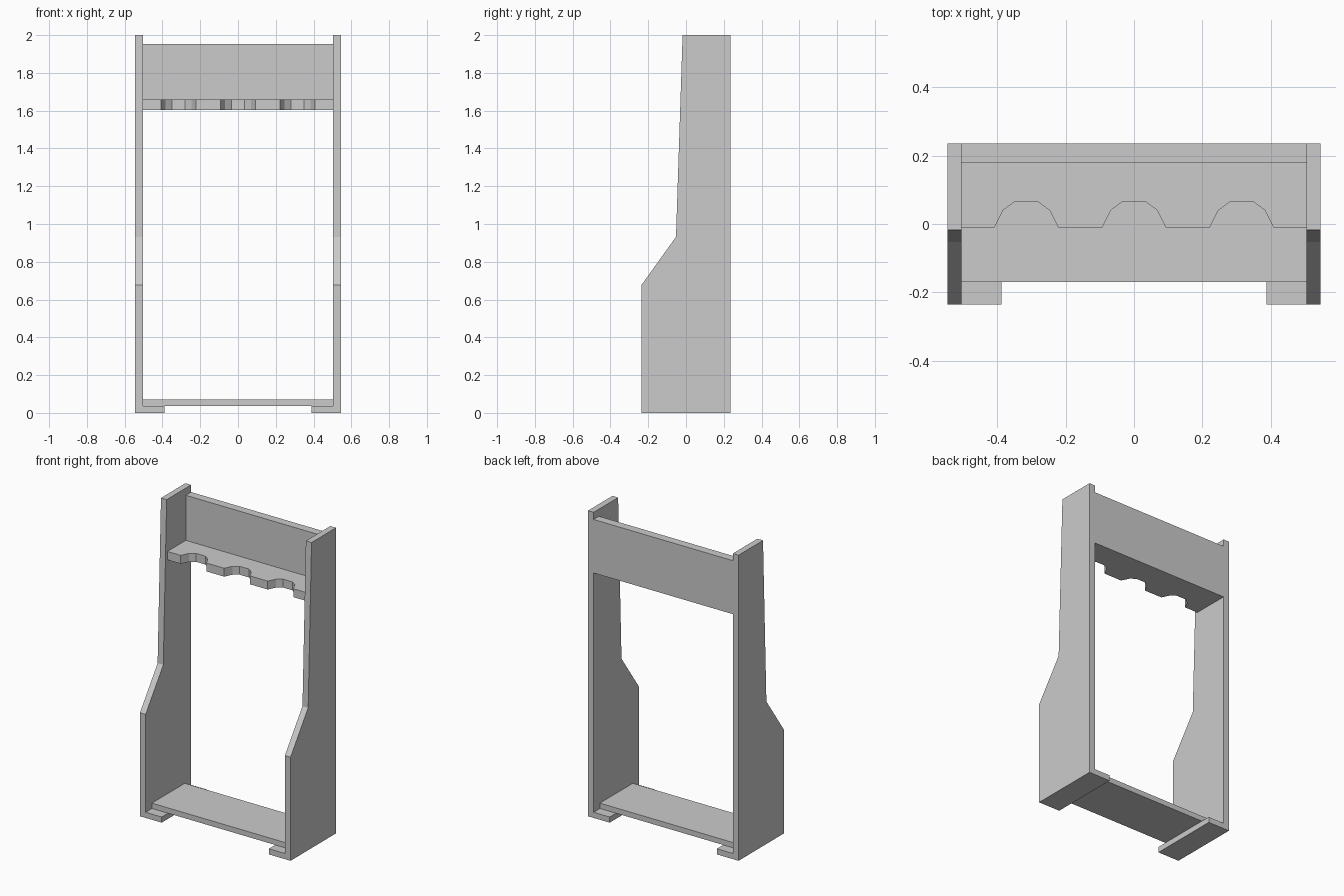
import bpy
import bmesh
from mathutils import Vector

cube = bpy.data.objects.get("Cube")
if cube:
    bpy.data.objects.remove(cube, do_unlink=True)

grey = bpy.data.materials.new("light grey")
grey.use_nodes = True
grey.diffuse_color = (0.6, 0.6, 0.6, 1)
grey.node_tree.nodes["Principled BSDF"].inputs["Base Color"].default_value = (0.6, 0.6, 0.6, 1)

INNER, OUTER, DEPTH = 0.504, 0.545, 0.235
FOOT_TOP = 0.037


def prism(name, points, offset):
    """Extrude a flat outline along the offset vector."""
    bm = bmesh.new()
    face = bm.faces.new([bm.verts.new(p) for p in points])
    ext = bmesh.ops.extrude_face_region(bm, geom=[face])
    moved = [v for v in ext["geom"] if isinstance(v, bmesh.types.BMVert)]
    bmesh.ops.translate(bm, verts=moved, vec=Vector(offset))
    bmesh.ops.recalc_face_normals(bm, faces=bm.faces)
    mesh = bpy.data.meshes.new(name)
    bm.to_mesh(mesh)
    bm.free()
    mesh.materials.append(grey)
    obj = bpy.data.objects.new(name, mesh)
    bpy.context.collection.objects.link(obj)
    return obj


def box(name, x, y, z):
    corners = [(x[0], y[0], z[0]), (x[1], y[0], z[0]), (x[1], y[1], z[0]), (x[0], y[1], z[0])]
    return prism(name, corners, (0, 0, z[1] - z[0]))


# Side panels with a stepped front edge, and their inward feet
side = [(DEPTH, 0), (-DEPTH, 0), (-DEPTH, 0.678), (-0.053, 0.932), (-0.018, 2), (DEPTH, 2)]
for label, s in (("left", 1), ("right", -1)):
    prism(label + "_side_panel", [(s * INNER, y, z) for y, z in side], (s * (OUTER - INNER), 0, 0))
    box(label + "_foot", sorted((s * 0.388, s * INNER)), (-DEPTH, DEPTH), (0, FOOT_TOP))

# Base board resting on the feet
box("base_board", (-INNER, INNER), (-0.17, 0.17), (FOOT_TOP, 0.072))

# Upper back panel
box("back_panel", (-INNER, INNER), (0.18, DEPTH), (1.603, 1.953))

# Rack shelf with three faceted notches along its front edge
notch = [(-0.093, -0.01), (-0.068, 0.04), (-0.034, 0.065), (0.034, 0.065), (0.068, 0.04), (0.093, -0.01)]
outline = [(-INNER, 0.18), (-INNER, -0.01)]
for centre in (-0.315, 0, 0.315):
    outline += [(centre + x, y) for x, y in notch]
outline += [(INNER, -0.01), (INNER, 0.18)]
prism("rack_shelf", [(x, y, 1.603) for x, y in outline], (0, 0, 0.055))
